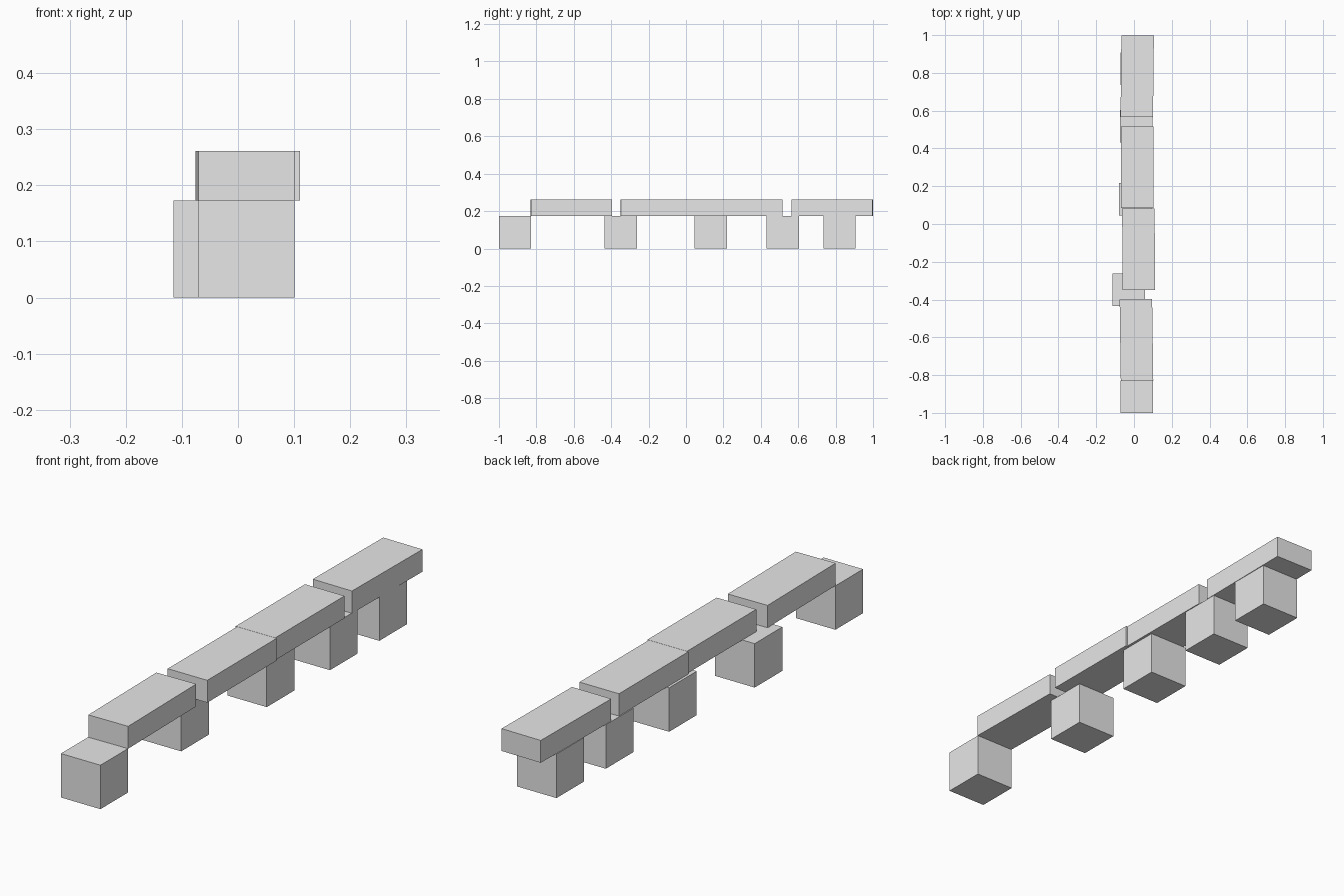
import bpy
import math

if "Cube" in bpy.data.objects:
    bpy.data.objects.remove(bpy.data.objects["Cube"])

grey = bpy.data.materials.new("light grey")
grey.diffuse_color = (0.8, 0.8, 0.8, 1)
grey.use_nodes = True
grey.node_tree.nodes["Principled BSDF"].inputs["Base Color"].default_value = grey.diffuse_color

BLOCK = 0.172      # cube side
LENGTH = 0.432     # plank length
TOP = 0.261        # top of the planks


def box(name, x, y, z0, size, turn=0.0):
    """Box with its base at z0, turned slightly about z (degrees)."""
    bpy.ops.mesh.primitive_cube_add(size=1)
    ob = bpy.context.object
    ob.name = name
    for v in ob.data.vertices:
        v.co = (v.co.x * size[0], v.co.y * size[1], v.co.z * size[2])
    ob.location = (x, y, z0 + size[2] / 2)
    ob.rotation_euler.z = math.radians(turn)
    ob.data.materials.append(grey)
    return ob


# Supporting blocks: x, y
blocks = [(0.015, -0.914), (-0.029, -0.349), (0.007, 0.132),
          (0.013, 0.517), (0.015, 0.821)]
for i, (x, y) in enumerate(blocks, 1):
    box(f"support_block_{i}", x, y, 0, (BLOCK, BLOCK, 0.173))

# Planks laid end to end across the blocks: x, y, turn
planks = [(0.013, -0.614, 0.8), (0.024, -0.133, 0.1),
          (0.017, 0.300, 0.1), (0.017, 0.782, -0.6)]
for i, (x, y, turn) in enumerate(planks, 1):
    box(f"plank_{i}", x, y, 0.173, (BLOCK, LENGTH, TOP - 0.173), turn)
